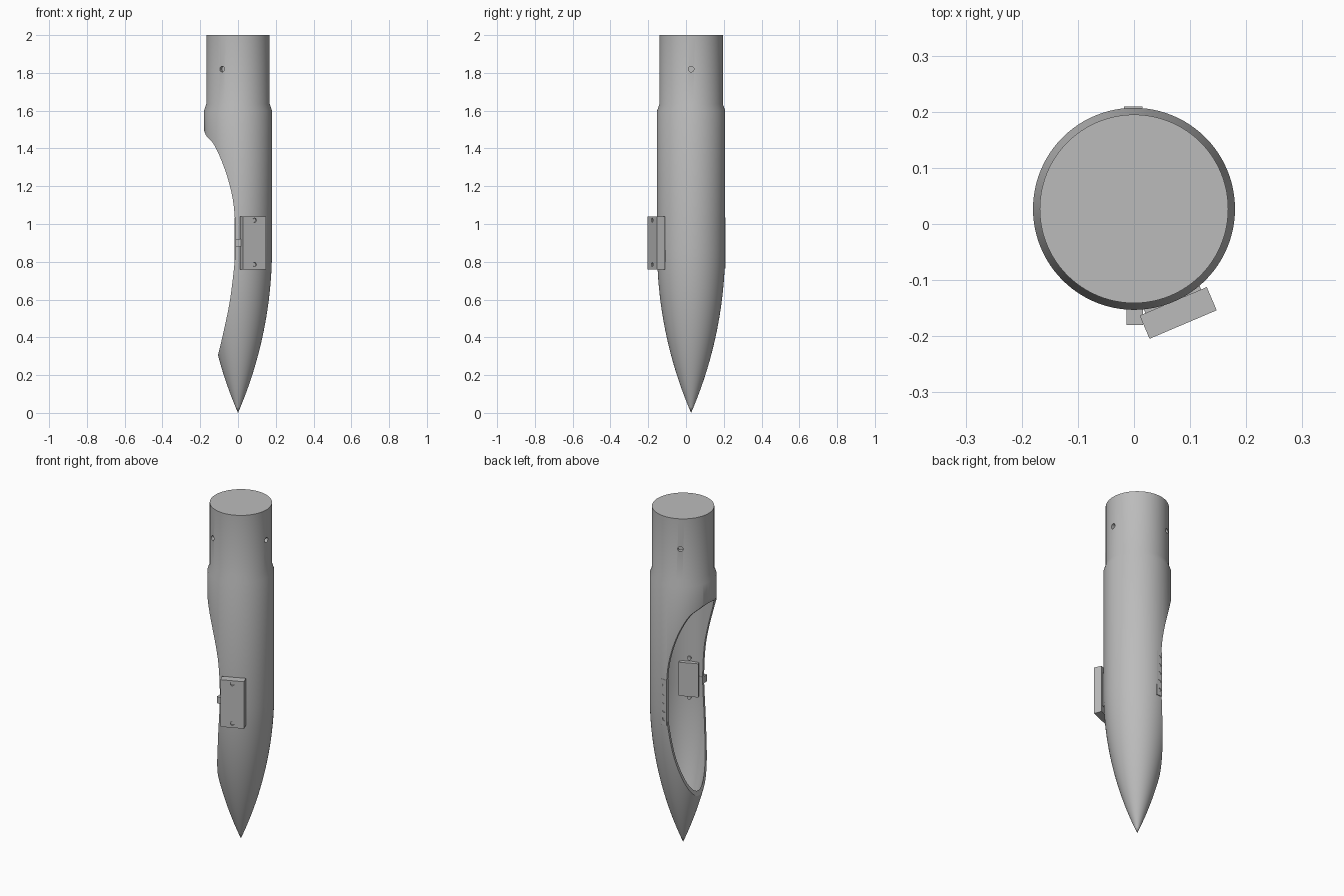
import bpy, bmesh, math
from mathutils import Matrix, Vector

cube = bpy.data.objects.get("Cube")
if cube:
    bpy.data.objects.remove(cube, do_unlink=True)

AXIS_Y = 0.027      # the tube axis sits slightly behind the centre
R, NOSE, WALL = 0.18, 0.87, 0.014

grey = bpy.data.materials.new("plain_grey")
grey.use_nodes = True
grey.diffuse_color = (0.5, 0.5, 0.5, 1)
grey.node_tree.nodes["Principled BSDF"].inputs["Base Color"].default_value = (0.5, 0.5, 0.5, 1)


def finish(name, bm):
    bmesh.ops.recalc_face_normals(bm, faces=bm.faces[:])
    mesh = bpy.data.meshes.new(name)
    bm.to_mesh(mesh)
    bm.free()
    mesh.materials.append(grey)
    ob = bpy.data.objects.new(name, mesh)
    bpy.context.collection.objects.link(ob)
    return ob


def activate(ob):
    bpy.ops.object.select_all(action='DESELECT')
    ob.select_set(True)
    bpy.context.view_layer.objects.active = ob


def smooth(ob):
    activate(ob)
    bpy.ops.object.shade_smooth_by_angle(angle=math.radians(25))


def lathe(name, profile, sides=96):
    """Revolve (radius, z) points round the tube axis; ends lie on the axis."""
    bm = bmesh.new()
    verts = [bm.verts.new((r, AXIS_Y, z)) for r, z in profile]
    edges = [bm.edges.new(pair) for pair in zip(verts, verts[1:])]
    bmesh.ops.spin(bm, geom=verts + edges, cent=(0, AXIS_Y, 0), axis=(0, 0, 1),
                   angle=math.tau, steps=sides, use_duplicate=False)
    bmesh.ops.remove_doubles(bm, verts=bm.verts[:], dist=1e-5)
    return finish(name, bm)


def subtract(ob, cutter):
    cutter.hide_render = True
    mod = ob.modifiers.new("cut", 'BOOLEAN')
    mod.operation, mod.solver, mod.object = 'DIFFERENCE', 'EXACT', cutter
    activate(ob)
    bpy.ops.object.modifier_apply(modifier=mod.name)
    bpy.data.objects.remove(cutter, do_unlink=True)


def radial(angle, z):
    """Frame on the tube axis: local x points outward, y along the tangent."""
    return Matrix.Translation((0, AXIS_Y, z)) @ Matrix.Rotation(math.radians(angle), 4, 'Z')


def box(name, frame, lo, hi):
    lo, hi = Vector(lo), Vector(hi)
    bm = bmesh.new()
    bmesh.ops.create_cube(bm, size=1, matrix=frame @ Matrix.Translation((lo + hi) / 2)
                          @ Matrix.Diagonal((*(hi - lo), 1)))
    return finish(name, bm)


def peg(name, frame, near, far, radius, side=0):
    """Cylinder pointing outward between two distances from the axis."""
    bm = bmesh.new()
    place = Matrix.Translation(((near + far) / 2, side, 0)) @ Matrix.Rotation(math.pi / 2, 4, 'Y')
    bmesh.ops.create_cone(bm, cap_ends=True, segments=20, radius1=radius, radius2=radius,
                          depth=far - near, matrix=frame @ place)
    return finish(name, bm)


def ogive(offset, tip):
    """Pointed nose curve from the tip up to the straight tube."""
    arc = (R * R + NOSE * NOSE) / (2 * R)
    points = [(0, tip)]
    for i in range(1, 29):
        z = tip + (NOSE - tip) * i / 28
        r = math.sqrt(arc ** 2 - (NOSE - z) ** 2) - arc + R - offset
        if r > 0.002:
            points.append((r, z))
    return points


# Pointed tube with shoulder and neck
body = lathe("pointed_tube", ogive(0, 0) + [(R, 1.6), (0.168, 1.635), (0.168, 2), (0, 2)])
cavity = lathe("cavity_cutter", ogive(WALL, 0.04) + [(R - WALL, 1.58), (0, 1.58)])
subtract(body, cavity)

# Long scoop opening on the -x side
knots = [(-0.19, 1.515), (-0.178, 1.49), (-0.165, 1.463), (-0.127, 1.42), (-0.085, 1.33),
         (-0.048, 1.22), (-0.023, 1.1), (-0.013, 0.94), (-0.018, 0.8), (-0.042, 0.6),
         (-0.074, 0.44), (-0.1, 0.33), (-0.107, 0.3), (-0.112, 0.27)]
curve = []
for i in range(len(knots) - 1):
    a, b, c, d = (Vector(knots[min(max(k, 0), len(knots) - 1)]) for k in range(i - 1, i + 3))
    for t in (0, 0.25, 0.5, 0.75):
        curve.append(b + 0.5 * t * (c - a + t * (2 * a - 5 * b + 4 * c - d
                                                 + t * (3 * b - a - 3 * c + d))))
curve += [Vector(knots[-1]), Vector((-0.4, 0.27)), Vector((-0.4, 1.515))]
bm = bmesh.new()
face = bm.faces.new([bm.verts.new((p.x, -0.4, p.y)) for p in curve])
side = bmesh.ops.extrude_face_region(bm, geom=[face])
bmesh.ops.translate(bm, vec=(0, 0.8, 0),
                    verts=[v for v in side["geom"] if isinstance(v, bmesh.types.BMVert)])
subtract(body, finish("scoop_cutter", bm))

# Three blind screw holes round the neck
for angle in (0, 120, 240):
    subtract(body, peg("hole_cutter", radial(angle, 1.82), 0.145, 0.2, 0.015))
smooth(body)

# Latch housing outside, with a smaller block on the inner wall
MOUNT = 293
mount = radial(MOUNT, 0.9)
housing = box("latch_housing", mount, (0.179, -0.065, -0.14), (0.224, 0.065, 0.14))
box("inner_block", mount, (0.14, -0.054, -0.1), (0.18, 0.054, 0.1))
for z in (0.785, 1.02):
    frame = radial(MOUNT, z)
    subtract(housing, peg("screw_cutter", frame, 0.215, 0.25, 0.011))
    smooth(peg("housing_screw", frame, 0.212, 0.219, 0.009))
    smooth(peg("inner_screw", frame, 0.155, 0.175, 0.011))

# Latch bolt beside the housing
box("latch_bolt", radial(270, 0.9), (0.165, -0.013, -0.02), (0.207, 0.016, 0.02))

# Catch strip on the opposite edge, with a row of sockets
strip = box("catch_strip", radial(90, 0.9), (0.162, -0.015, -0.135), (0.182, 0.018, 0.135))
for i in range(5):
    subtract(strip, peg("socket_cutter", radial(90, 0.8 + 0.05 * i), 0.174, 0.2, 0.01, 0.001))
smooth(strip)
